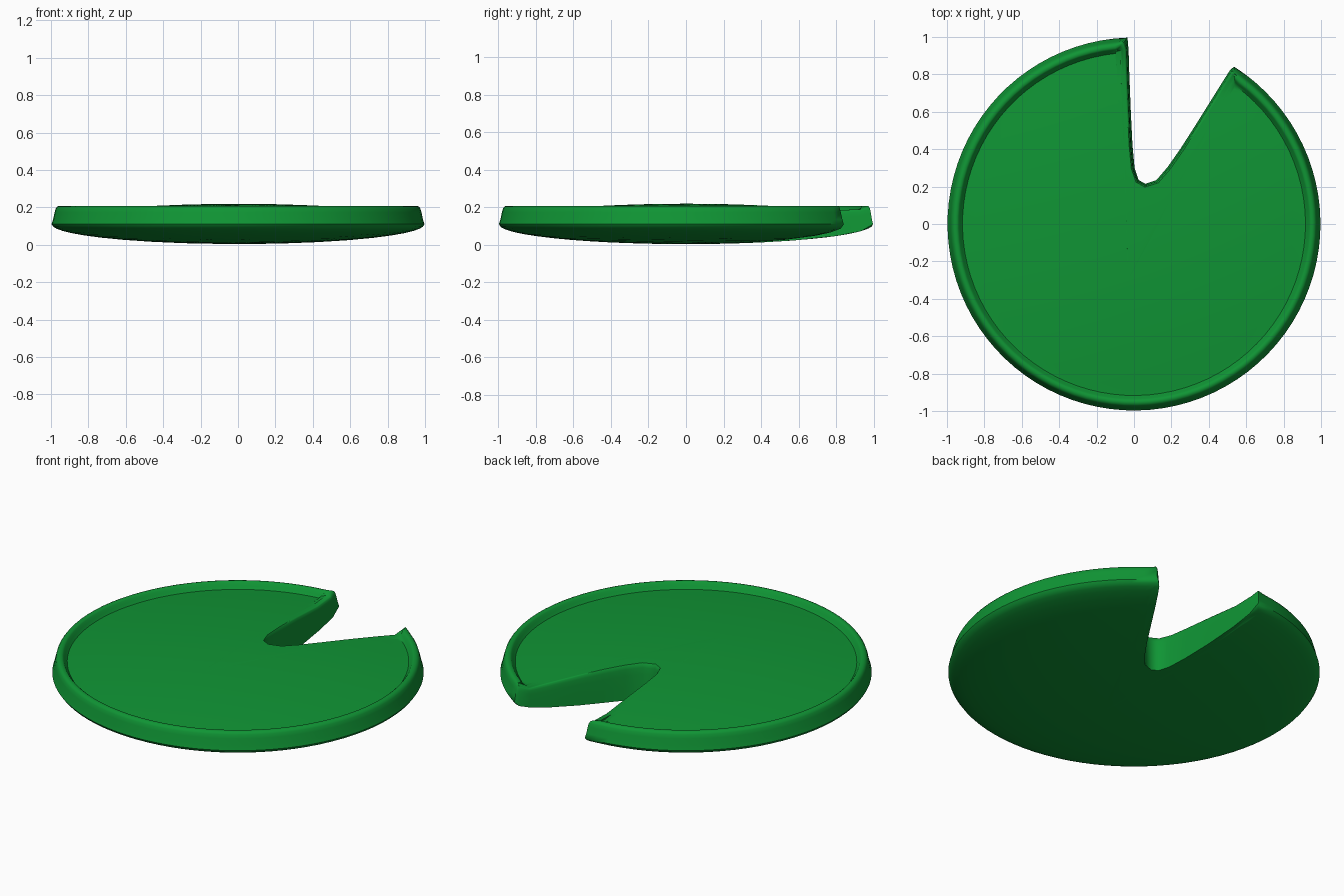
import bpy, bmesh
from math import cos, sin, radians, sqrt, hypot
from mathutils import Vector

if "Cube" in bpy.data.objects:
    bpy.data.objects.remove(bpy.data.objects["Cube"])

R = 0.997
CENTRE = Vector((-0.03, -0.3))      # point the inner rings shrink towards


def top_z(r):
    """Gently domed leaf surface, groove, then raised rim."""
    dome = 0.219 - 0.047 * (r / 0.92) ** 2
    t = min(max((r - 0.915) / 0.03, 0), 1)
    t = t * t * (3 - 2 * t)
    return dome * (1 - t) + 0.208 * t


def bottom_z(r):
    """Shallow elliptical underside."""
    return 0.004 + 0.106 * (1 - sqrt(max(0, 1 - min(r / R, 1) ** 2)))


# Outline: round edge, then the wedge notch
N = 80
A0, A1 = 92.0, 417.5
outline = [(Vector((R * cos(radians(a)), R * sin(radians(a)))), 1.0)
           for a in (A0 + (A1 - A0) * i / N for i in range(N + 1))]
notch = [(.515, .825), (.48, .77), (.43, .69), (.33, .53), (.25, .405), (.18, .305),
         (.12, .235), (.06, .215), (.025, .235), (.003, .30), (-.008, .42),
         (-.017, .6), (-.025, .8), (-.029, .93)]
outline += [(Vector(p), 0.45) for p in notch]
count = len(outline)

# Inward normals
normals = []
for i in range(count):
    p = outline[i][0]
    a = (p - outline[i - 1][0]).normalized()
    b = (outline[(i + 1) % count][0] - p).normalized()
    t = (a + b).normalized()
    normals.append(Vector((-t.y, t.x)))


def ring(inset, scale, f):
    """One loop of the skin; f runs from underside (0) to top (1)."""
    pts = []
    for (p, w), n in zip(outline, normals):
        q = CENTRE + (p + n * inset * w - CENTRE) * scale
        r = hypot(q.x, q.y)
        zb = bottom_z(r)
        pts.append((q.x, q.y, zb + f * (top_z(r) - zb)))
    return pts


inner = [.08, .2, .35, .5, .65, .78, .88, .95]
spec = [(.06, s, 0) for s in inner]
spec += [(.06, 1, 0), (.03, 1, 0), (.01, 1, 0), (0, 1, 0), (.008, 1, .35),
         (.016, 1, .7), (.022, 1, .88), (.03, 1, .97), (.04, 1, 1), (.052, 1, 1),
         (.06, 1, 1), (.068, 1, 1), (.08, 1, 1), (.1, 1, 1)]
spec += [(.1, s, 1) for s in reversed(inner)]

# Skin the rings and close both poles
bm = bmesh.new()
rings = [[bm.verts.new(c) for c in ring(*s)] for s in spec]
for lo, hi in zip(rings, rings[1:]):
    for i in range(count):
        j = (i + 1) % count
        bm.faces.new((lo[i], lo[j], hi[j], hi[i]))
rc = CENTRE.length
for loop, z in ((rings[0], bottom_z(rc)), (rings[-1], top_z(rc))):
    pole = bm.verts.new((CENTRE.x, CENTRE.y, z))
    for i in range(count):
        bm.faces.new((loop[i], loop[(i + 1) % count], pole))
bmesh.ops.recalc_face_normals(bm, faces=bm.faces)

mesh = bpy.data.meshes.new("lily_pad")
bm.to_mesh(mesh)
bm.free()
pad = bpy.data.objects.new("lily_pad", mesh)
bpy.context.collection.objects.link(pad)

# Leaf green
green = bpy.data.materials.new("leaf_green")
green.diffuse_color = (0.005, 0.3, 0.035, 1)
green.use_nodes = True
green.node_tree.nodes["Principled BSDF"].inputs["Base Color"].default_value = green.diffuse_color
mesh.materials.append(green)

bpy.context.view_layer.objects.active = pad
pad.select_set(True)
bpy.ops.object.shade_smooth_by_angle(angle=radians(50))
